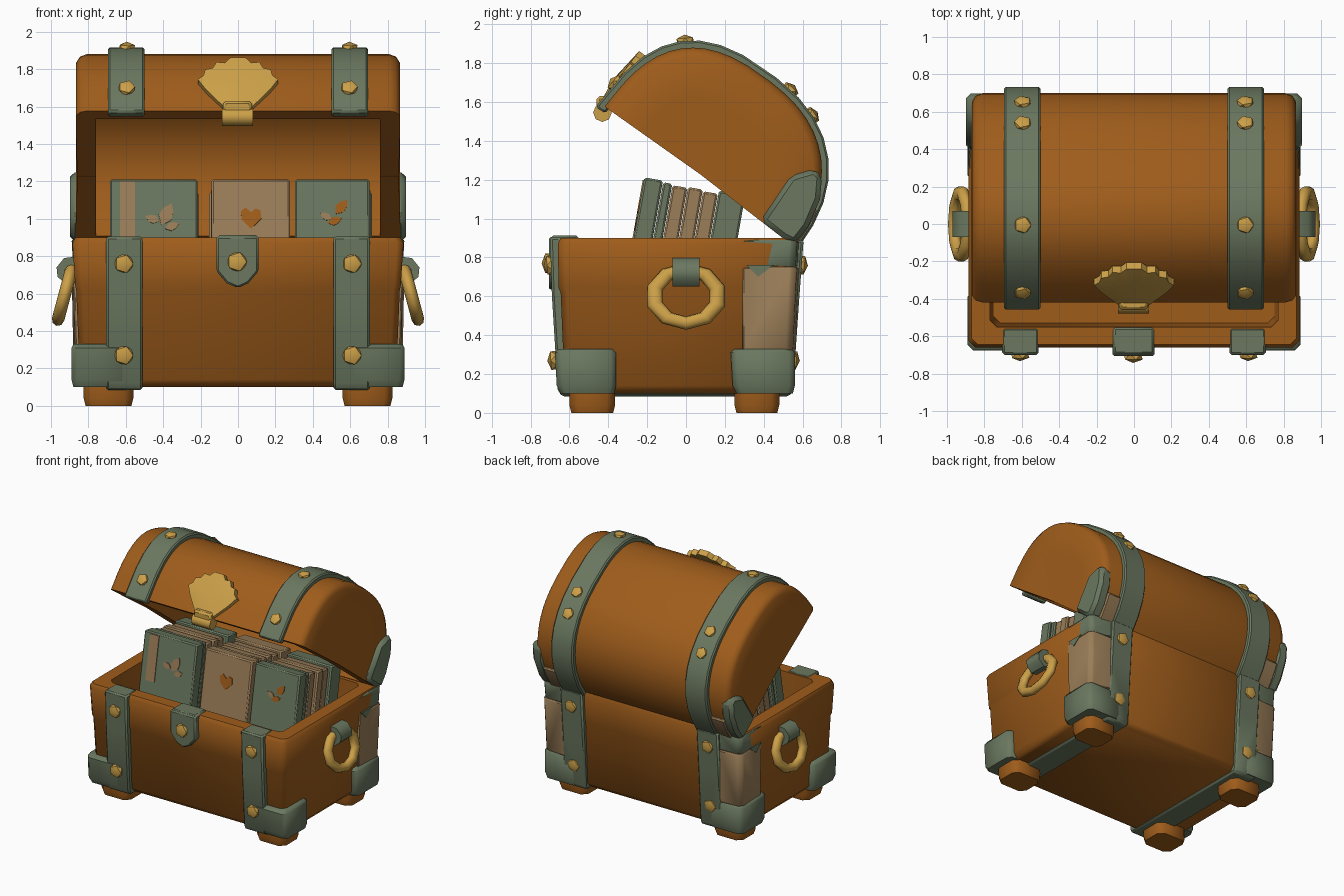
import bpy, bmesh, math, random
from mathutils import Vector, Matrix

if "Cube" in bpy.data.objects:
    bpy.data.objects.remove(bpy.data.objects["Cube"])

random.seed(4)


def mat(name, c):
    m = bpy.data.materials.new(name)
    m.diffuse_color = (*c, 1)
    m.use_nodes = True
    m.node_tree.nodes["Principled BSDF"].inputs["Base Color"].default_value = m.diffuse_color
    return m


WOOD = mat("chest wood", (0.345, 0.108, 0.011))
GREEN = mat("green metal", (0.145, 0.187, 0.116))
GOLD = mat("gold", (0.6, 0.35, 0.065))
TAN = mat("aged tan", (0.325, 0.208, 0.098))


def finish(name, bm, m, bevel=0, matrix=None):
    bmesh.ops.recalc_face_normals(bm, faces=bm.faces)
    if matrix:
        bm.transform(matrix)
    me = bpy.data.meshes.new(name)
    bm.to_mesh(me)
    bm.free()
    me.materials.append(m)
    ob = bpy.data.objects.new(name, me)
    bpy.context.collection.objects.link(ob)
    bpy.ops.object.select_all(action='DESELECT')
    ob.select_set(True)
    bpy.context.view_layer.objects.active = ob
    bpy.ops.object.shade_smooth_by_angle(angle=math.radians(46))
    if bevel:
        b = ob.modifiers.new("soft edges", 'BEVEL')
        b.width = bevel
        b.segments = 1
        b.limit_method = 'ANGLE'
    return ob


def prism(name, pts, axis, a, b, m, bevel=0, matrix=None):
    """Extrude a flat outline along x (pts are y,z) or y (pts are x,z)."""
    bm = bmesh.new()
    put = (lambda p, t: (t, p[0], p[1])) if axis == 'x' else (lambda p, t: (p[0], t, p[1]))
    A = [bm.verts.new(put(p, a)) for p in pts]
    B = [bm.verts.new(put(p, b)) for p in pts]
    n = len(pts)
    for i in range(n):
        j = (i + 1) % n
        bm.faces.new((A[i], A[j], B[j], B[i]))
    bm.faces.new(A)
    bm.faces.new(B)
    return finish(name, bm, m, bevel, matrix)


def loft(name, rings, ch, m, bevel=0, matrix=None):
    """Stack chamfered rectangles (z, x0, x1, y0, y1)."""
    bm = bmesh.new()
    rows = []
    for z, x0, x1, y0, y1 in rings:
        p = [(x0 + ch, y0), (x1 - ch, y0), (x1, y0 + ch), (x1, y1 - ch),
             (x1 - ch, y1), (x0 + ch, y1), (x0, y1 - ch), (x0, y0 + ch)]
        rows.append([bm.verts.new((x, y, z)) for x, y in p])
    for r, s in zip(rows, rows[1:]):
        for i in range(8):
            j = (i + 1) % 8
            bm.faces.new((r[i], r[j], s[j], s[i]))
    bm.faces.new(rows[0])
    bm.faces.new(rows[-1])
    return finish(name, bm, m, bevel, matrix)


def box(name, x0, x1, y0, y1, z0, z1, m, bevel=0.015, matrix=None):
    return prism(name, [(x0, z0), (x1, z0), (x1, z1), (x0, z1)], 'y', y0, y1, m, bevel, matrix)


def tilt(u, v):
    """Lid coordinates (along rim, above rim) to world y, z."""
    return (0.07 + 0.79 * u + 0.61 * v, 1.23 - 0.61 * u + 0.79 * v)


# lid cross-section, tilted open around its rim centre
def arc(deg, s=1.0):
    c, v = math.cos(math.radians(deg)), abs(math.sin(math.radians(deg)))
    e = 0.85 if c > 0 else 0.7
    u = math.copysign(0.6 * s * abs(c) ** e, c)
    return tilt(u, 0.6 * s * v ** e - (0.025 * s if c < 0 else 0) * abs(c))


def lid_strip(name, x0, x1, d0, d1, m, s0=0.96, s1=1.058, lip=()):
    ds = [d0 + (d1 - d0) * i / 16 for i in range(17)]
    pts = [arc(d, s1) for d in ds] + list(lip) + [arc(d, s0) for d in reversed(ds)]
    return prism(name, pts, 'x', x0, x1, m, 0.01)


def stud(name, loc, normal, r=0.056):
    bm = bmesh.new()
    bmesh.ops.create_icosphere(bm, subdivisions=1, radius=1)
    q = Vector(normal).to_track_quat('Z', 'Y').to_matrix().to_4x4()
    M = Matrix.Translation(loc) @ q @ Matrix.Diagonal((r, r, 0.033, 1))
    finish(name, bm, GOLD, 0, M)


# body: tapered open box
loft("chest_body", [(0.10, -.81, .81, -.59, .49), (0.14, -.845, .845, -.625, .525),
                    (0.62, -.865, .865, -.645, .55), (0.64, -.87, .87, -.655, .555),
                    (0.87, -.885, .885, -.66, .57), (0.90, -.87, .87, -.645, .56),
                    (0.90, -.77, .77, -.55, .47), (0.34, -.75, .75, -.53, .45)], 0.035, WOOD)

# lid: hollow shell lofted across x, with closed ends and a flat rim
bm = bmesh.new()
secs = [(-.86, 0), (-.865, .6), (-.865, .93), (-.845, .98), (-.81, 1), (.81, 1), (.845, .98), (.865, .93),
        (.865, .6), (.86, 0), (.76, 0), (.76, .88), (-.76, .88), (-.76, 0)]
rows = [[bm.verts.new((x, *arc(180 * i / 24, max(s, .001)))) for i in range(25)] for x, s in secs]
for k, r in enumerate(rows):
    s = rows[(k + 1) % len(rows)]
    for i in range(24):
        bm.faces.new((r[i], r[i + 1], s[i + 1], s[i]))
for i in (0, 24):
    bm.faces.new([r[i] for r in rows])
finish("lid", bm, WOOD)

# parts mirrored left and right
for side, n in ((1, "right"), (-1, "left")):
    # metal bands around body and lid
    prism(f"{n}_body_band", [(-.70, .905), (-.69, .6), (-.66, .12), (-.64, .085), (.53, .085), (.55, .11),
                             (.58, .55), (.605, .89), (.53, .89), (.46, .14), (-.57, .14), (-.555, .905)],
          'x', side * .51, side * .705, GREEN, 0.012)
    lid_strip(f"{n}_lid_band", side * .50, side * .695, -1, 180, GREEN,
              lip=(tilt(-.632, -.055), tilt(-.575, -.05)))
    # corner guards at the bottom
    for y0, y1, w in ((-.675, -.36, "front"), (.23, .56, "back")):
        a, b = sorted((side * .60, side * .88))
        loft(f"{n}_{w}_corner_guard", [(.10, a, b, y0 + .03, y1 - .01), (.14, a - .01, b + .01, y0 + .01, y1),
                                       (.31, a - .01, b + .01, y0, y1), (.33, a, b, y0 + .02, y1 - .02)],
             0.03, GREEN)
    # back corner post: tan plate under a green cap
    L = [(.79, .29), (.872, .29), (.882, .54), (.855, .57), (.69, .58), (.69, .49), (.79, .49)]
    for z0, z1, m, w in ((.32, .75, TAN, "post"), (.75, .89, GREEN, "post_cap")):
        bm = bmesh.new()
        A = [bm.verts.new((side * x, y - (.02 if z0 < .5 else .005) * (y > .4), z0)) for x, y in L]
        B = [bm.verts.new((side * (x + .008), y, z1)) for x, y in L]
        for i in range(7):
            j = (i + 1) % 7
            bm.faces.new((A[i], A[j], B[j], B[i]))
        bm.faces.new(A)
        bm.faces.new(B)
        finish(f"{n}_back_{w}", bm, m, 0.008)
    # pointed green drop on the post's cap
    prism(f"{n}_post_drop", [(.31, .76), (.45, .76), (.37, .70)], 'x', side * .82, side * .888, GREEN)
    # lid corner guard and tan strip beside the band
    prism(f"{n}_lid_corner_guard", [(.385, .99), (.54, 1.22), (.66, 1.255), (.70, 1.22), (.69, 1.1), (.63, .96),
                                    (.56, .87), (.5, .9)], 'x', side * .79, side * .897, GREEN, 0.025)
    lid_strip(f"{n}_lid_tan_strip", side * .68, side * .81, 0, 18, TAN, 0.96, 1.03)
    # feet
    for y0, y1, w in ((-.60, -.365, "front"), (.25, .48, "back")):
        a, b = sorted((side * .56, side * .825))
        loft(f"{n}_{w}_foot", [(0, a + .01, b - .01, y0 + .01, y1 - .01), (.04, a, b, y0, y1),
                               (.13, a, b, y0, y1)], 0.04, WOOD)
    # ring handle and its bracket
    bpy.ops.mesh.primitive_torus_add(major_radius=.168, minor_radius=.042, major_segments=10, minor_segments=8,
                                     location=(side * .925, 0, .60),
                                     rotation=(0, math.radians(90 - 15 * side), 0))
    h = bpy.context.object
    h.name = f"{n}_handle"
    h.scale = (.85, 1, .8)
    h.data.materials.append(GOLD)
    bpy.ops.object.shade_smooth_by_angle(angle=math.radians(50))
    prism(f"{n}_handle_bracket", [(side * x, z) for x, z in ((.85, .66), (.92, .65), (.965, .69), (.97, .74),
                                                             (.93, .79), (.85, .80))], 'y', -.07, .07, GREEN)
    # studs on body and lid
    for z in (.27, .76):
        stud(f"{n}_front_stud", (side * .61, -.67 - .04 * z, z), (0, -1, -.07))
        stud(f"{n}_back_stud", (side * .61, .53 + .085 * z, z), (0, 1, -.1))
    for d in (174, 132, 83, 68):
        p, q, r = arc(d, 1.055), arc(d - 4), arc(d + 4)
        stud(f"{n}_lid_stud", (side * .595, *p), (0, r[1] - q[1], q[0] - r[0]), 0.05)

# lock plate folded over the rim
prism("lock_plate", [(-.115, .905), (.11, .905), (.11, .72), (.055, .655), (0, .63), (-.06, .655), (-.115, .72)],
      'y', -.705, -.6, GREEN, 0.01)
box("lock_plate_fold", -.115, .11, -.70, -.55, .86, .912, GREEN)
stud("lock_stud", (-.005, -.71, .77), (0, -1, 0), 0.058)

# scallop shell clasp lying on the lid front
half = [(.07, 0), (.12, .06), (.17, .12), (.215, .19), (.185, .215), (.175, .255), (.135, .265), (.115, .305),
        (.07, .30), (.04, .335)]
outline = half + [(-x, s) for x, s in reversed(half)]
d = Vector((0, .60, .80))
nrm = Vector((0, -.80, .60))
base = Vector((0, -.43, 1.585))
bm = bmesh.new()
low = [bm.verts.new(base + Vector((x, 0, 0)) + d * s - nrm * .03) for x, s in outline]
top = [bm.verts.new(base + Vector((x, 0, 0)) + d * s + nrm * .015) for x, s in outline]
mid = bm.verts.new(base + d * .14 + nrm * .035)
for i in range(len(low)):
    j = (i + 1) % len(low)
    bm.faces.new((low[i], low[j], top[j], top[i]))
    bm.faces.new((top[i], top[j], mid))
bm.faces.new(low)
finish("shell_clasp", bm, GOLD)
ring = [(-.43 + .048 * math.cos(a * math.pi / 4), 1.545 + .048 * math.sin(a * math.pi / 4)) for a in range(8)]
prism("clasp_loop", ring, 'x', -.085, .08, GOLD)
box("clasp_neck", -.08, .075, -.46, -.39, 1.56, 1.63, GOLD)

# three leaning stacks of books
T = Matrix.Translation((0, 0, .9)) @ Matrix.Rotation(math.radians(-10), 4, 'X')
slabs = [(.10, 0), (.05, .008), (.08, .015), (.08, .01), (.08, .018), (.14, .0)]
for x0, x1, cols, w in ((-.68, -.21, "GGTTTG", "left"), (-.15, .27, "TTTTTT", "middle"),
                        (.31, .71, "GGTTTG", "right")):
    y = -.265
    for (t, drop), c in zip(slabs, cols):
        j = random.uniform(-.01, .01)
        box(f"{w}_book", x0 + j + drop, x1 + j - drop, y, y + t - .003, -.52, .27 - drop,
            GREEN if c == "G" else TAN, 0.01, T)
        y += t


# painted book decorations as thin plates
def plate(name, pts, m):
    prism(name, pts, 'y', -.271, -.262, m, 0, T)


def leaf(x, z, ang, l, m):
    c, s = math.cos(math.radians(ang)), math.sin(math.radians(ang))
    shape = ((0, 0), (.35, .28), (.7, .22), (1, 0), (.7, -.22), (.35, -.28))
    plate("leaf_mark", [(x + l * (a * c - b * s), z + l * (a * s + b * c)) for a, b in shape], m)


plate("left_book_stripe", [(-.63, -.1), (-.55, -.1), (-.55, .255), (-.63, .255)], TAN)
for x, z, a, l in ((-.41, .02, 65, .13), (-.42, .04, 160, .08), (-.39, .0, 20, .08)):
    leaf(x, z, a, l, TAN)
for x, z, a, l in ((.52, .08, 50, .10), (.50, .05, 150, .07), (.48, .03, 20, .08)):
    leaf(x, z, a, l, TAN if a > 100 else WOOD)
plate("heart_mark", [(.07, -.0), (.125, .055), (.12, .10), (.095, .11), (.07, .09), (.04, .115), (.015, .095),
                     (.02, .05)], WOOD)
